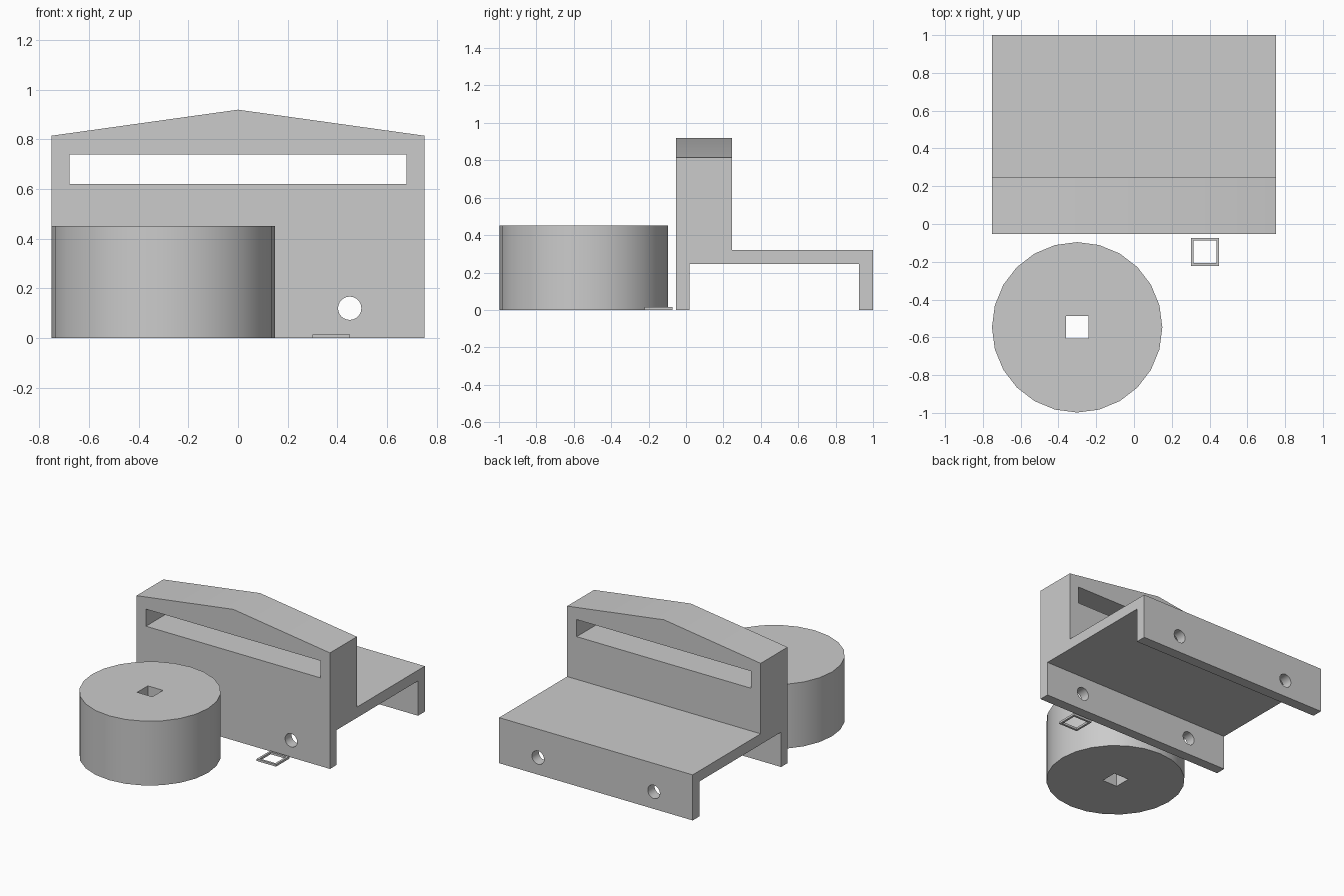
import bpy, bmesh
from math import radians
from mathutils import Vector

if "Cube" in bpy.data.objects:
    bpy.data.objects.remove(bpy.data.objects["Cube"], do_unlink=True)

HALF, EAVE, RIDGE = 0.752, 0.815, 0.92

grey = bpy.data.materials.new("plain grey")
grey.use_nodes = True
grey.diffuse_color = (0.6, 0.6, 0.6, 1)
grey.node_tree.nodes["Principled BSDF"].inputs["Base Color"].default_value = (0.6, 0.6, 0.6, 1)


def box(name, low, high):
    low, high = Vector(low), Vector(high)
    bpy.ops.mesh.primitive_cube_add(size=1, location=(low + high) / 2)
    ob = bpy.context.object
    ob.name = name
    ob.scale = high - low
    bpy.ops.object.transform_apply(location=True, rotation=True, scale=True)
    ob.data.materials.append(grey)
    return ob


def cylinder(name, radius, depth, location, sides, tilt=0):
    bpy.ops.mesh.primitive_cylinder_add(vertices=sides, radius=radius, depth=depth,
                                        location=location, rotation=(tilt, 0, 0))
    ob = bpy.context.object
    ob.name = name
    bpy.ops.object.transform_apply(location=True, rotation=True, scale=True)
    ob.data.materials.append(grey)
    return ob


def cut(ob, cutter):
    cutter.hide_render = True
    mod = ob.modifiers.new("cut", "BOOLEAN")
    mod.operation, mod.solver, mod.object = "DIFFERENCE", "EXACT", cutter
    bpy.context.view_layer.objects.active = ob
    bpy.ops.object.modifier_apply(modifier=mod.name)
    bpy.data.objects.remove(cutter, do_unlink=True)


def smooth(ob):
    bpy.ops.object.select_all(action="DESELECT")
    ob.select_set(True)
    bpy.context.view_layer.objects.active = ob
    bpy.ops.object.shade_smooth_by_angle(angle=radians(30))


# Bracket: side profile extruded across the width
profile = [(-0.053, 0), (0.018, 0), (0.018, 0.245), (0.925, 0.245), (0.925, 0),
           (1, 0), (1, 0.32), (0.245, 0.32), (0.245, RIDGE), (-0.053, RIDGE)]
bm = bmesh.new()
side = bm.faces.new([bm.verts.new((-HALF, y, z)) for y, z in profile])
ext = bmesh.ops.extrude_face_region(bm, geom=[side])
bmesh.ops.translate(bm, vec=(2 * HALF, 0, 0),
                    verts=[v for v in ext["geom"] if isinstance(v, bmesh.types.BMVert)])

# Gabled top: slice off both slopes and cap them
for sign in (-1, 1):
    sliced = bmesh.ops.bisect_plane(
        bm, geom=bm.verts[:] + bm.edges[:] + bm.faces[:], dist=1e-5,
        plane_co=(0, 0, RIDGE), plane_no=(sign * (RIDGE - EAVE), 0, HALF), clear_outer=True)
    rim = [e for e in bm.edges if e.is_boundary]
    bmesh.ops.holes_fill(bm, edges=rim, sides=0)
bmesh.ops.recalc_face_normals(bm, faces=bm.faces[:])
mesh = bpy.data.meshes.new("bracket")
bm.to_mesh(mesh)
bm.free()
mesh.materials.append(grey)
bracket = bpy.data.objects.new("bracket", mesh)
bpy.context.collection.objects.link(bracket)

# Long slot, and screw holes through both legs
cut(bracket, box("slot_cutter", (-0.678, -0.2, 0.62), (0.678, 0.4, 0.74)))
for x in (-0.45, 0.45):
    cut(bracket, cylinder("screw_hole_cutter", 0.047, 3, (x, 0.5, 0.12), 24, radians(90)))
smooth(bracket)

# Drum with a square bore
drum = cylinder("drum", 0.451, 0.452, (-0.301, -0.547, 0.226), 24)
cut(drum, box("bore_cutter", (-0.36, -0.605, -0.1), (-0.242, -0.487, 0.6)))
smooth(drum)

# Small flat square ring
ring = box("square_ring", (0.301, -0.222, 0), (0.451, -0.073, 0.015))
cut(ring, box("ring_cutter", (0.316, -0.207, -0.1), (0.436, -0.088, 0.1)))
